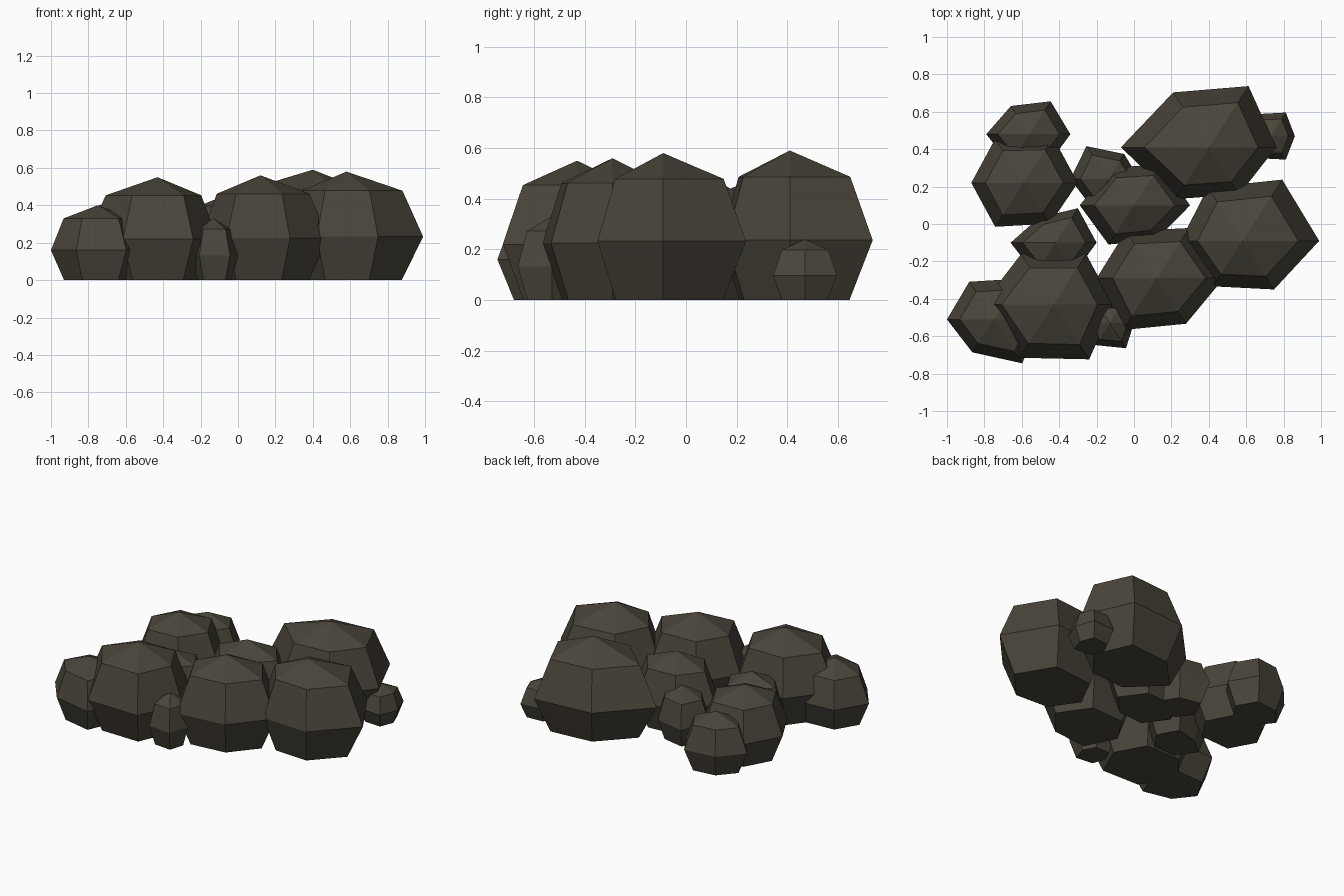
import bpy, bmesh, math

if "Cube" in bpy.data.objects:
    bpy.data.objects.remove(bpy.data.objects["Cube"])

stone = bpy.data.materials.new("dark brown stone")
stone.diffuse_color = (0.068, 0.059, 0.043, 1)
stone.use_nodes = True
stone.node_tree.nodes["Principled BSDF"].inputs["Base Color"].default_value = stone.diffuse_color


def rock(name, x, y, top, radii):
    """Squat six-sided boulder: flat base, widest ring, shoulder ring, peak."""
    mid = 0.4 * top
    shoulder = mid + 0.707 * (top - mid)
    bm = bmesh.new()
    rings = []
    for z, scale in ((0, 0.72), (mid, 1), (shoulder, 0.73)):
        ring = []
        for i, r in enumerate(radii):
            a = math.radians(60 * i - (3 if i in (1, 4) else -3 if i in (2, 5) else 0))
            ring.append(bm.verts.new((x + r * scale * math.cos(a),
                                      y + r * scale * math.sin(a), z)))
        rings.append(ring)
    peak = bm.verts.new((x, y, top))
    n = len(radii)
    bm.faces.new(rings[0][::-1])
    for i in range(n):
        j = (i + 1) % n
        for lo, hi in zip(rings, rings[1:]):
            bm.faces.new((lo[i], lo[j], hi[j], hi[i]))
        bm.faces.new((rings[-1][i], rings[-1][j], peak))
    me = bpy.data.meshes.new(name)
    bm.to_mesh(me)
    bm.free()
    me.materials.append(stone)
    bpy.context.collection.objects.link(bpy.data.objects.new(name, me))


# Large boulders
rock("boulder_right", 0.58, -0.09, 0.58, (.41, .39, .34, .33, .29, .31))
rock("boulder_back_right", 0.40, 0.41, 0.59, (.36, .39, .35, .47, .33, .30))
rock("boulder_front", 0.12, -0.29, 0.56, (.36, .32, .30, .32, .33, .29))
rock("boulder_front_left", -0.43, -0.43, 0.55, (.32, .32, .32, .38, .34, .35))
# Medium rocks
rock("rock_left_end", -0.75, -0.51, 0.40, (.25, .26, .24, .25, .21, .28))
rock("rock_back_left", -0.59, 0.22, 0.46, (.29, .29, .28, .28, .28, .26))
rock("rock_centre", 0.0, 0.10, 0.48, (.30, .26, .24, .29, .25, .22))
# Small filler stones
rock("stone_back_left", -0.56, 0.48, 0.37, (.22, .21, .18, .23, .19, .19))
rock("stone_back_centre", -0.14, 0.24, 0.34, (.17, .16, .21, .20, .17, .17))
rock("stone_left_centre", -0.42, -0.10, 0.38, (.22, .22, .16, .24, .20, .19))
rock("stone_front", -0.13, -0.53, 0.33, (.13, .13, .13, .12, .14, .16))
rock("stone_back_right", 0.73, 0.47, 0.24, (.13, .15, .14, .13, .14, .15))
